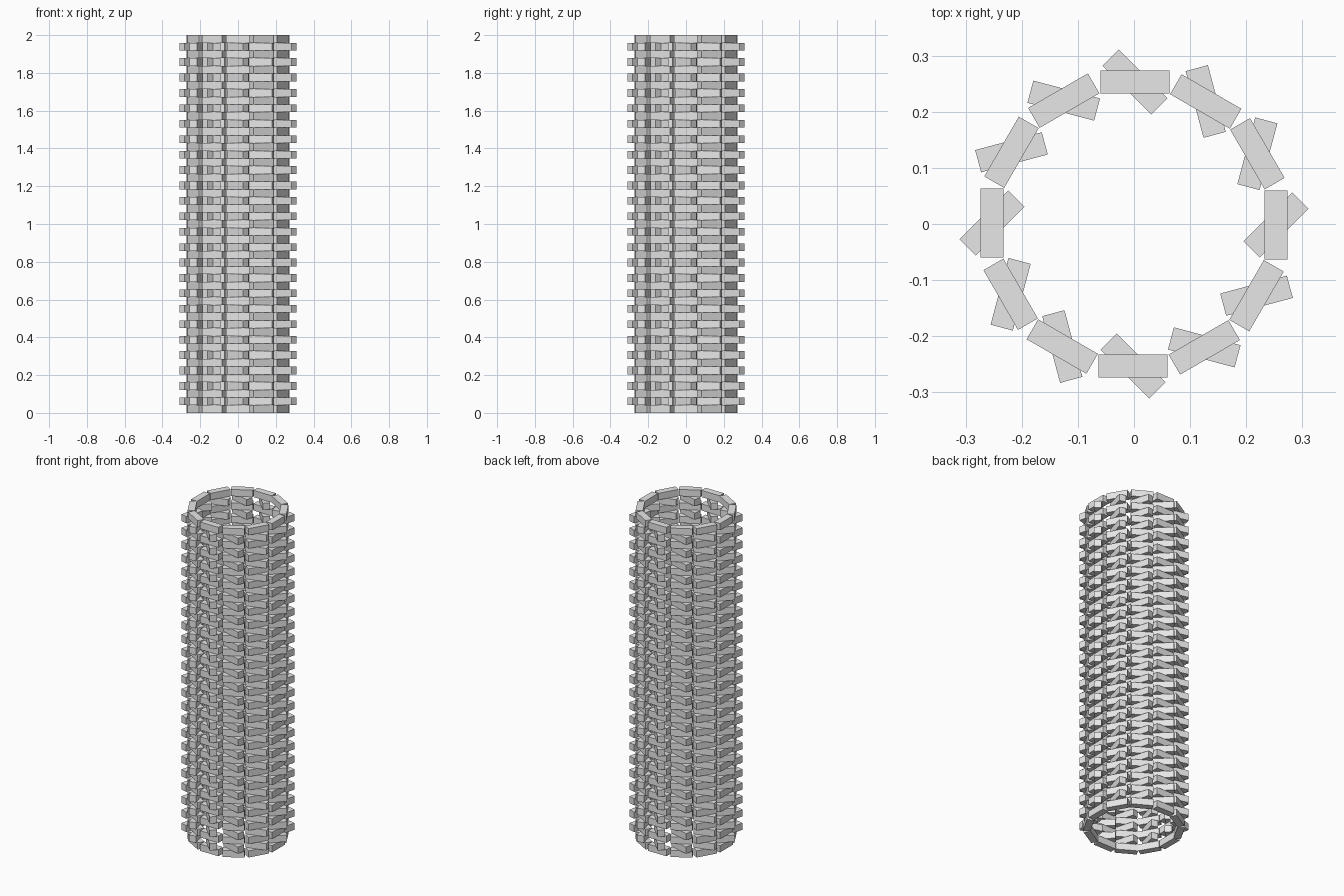
import bpy
import bmesh
from math import radians
from mathutils import Matrix, Vector

cube = bpy.data.objects.get("Cube")
if cube:
    bpy.data.objects.remove(cube, do_unlink=True)

LAYERS = 49
HEIGHT = 2 / LAYERS
BLOCKS = 12
RADIUS = 0.253
BLOCK_SIZE = Vector((0.041, 0.123, HEIGHT))
SHIFT = -0.0015  # slight sideways offset of each block along the ring

stone = bpy.data.materials.new("light_grey_stone")
stone.use_nodes = True
grey = (0.8, 0.8, 0.8, 1)
stone.diffuse_color = grey
stone.node_tree.nodes["Principled BSDF"].inputs["Base Color"].default_value = grey


def block_rings(name, first_layer, count, twist):
    """Ring of blocks, each twisted about its own centre, repeated on every second layer."""
    bm = bmesh.new()
    for i in range(BLOCKS):
        place = (Matrix.Rotation(radians(i * 360 / BLOCKS), 4, "Z")
                 @ Matrix.Translation((RADIUS, SHIFT, 0))
                 @ Matrix.Rotation(radians(twist), 4, "Z")
                 @ Matrix.Diagonal(BLOCK_SIZE.to_4d()))
        bmesh.ops.create_cube(bm, size=1, matrix=place)
    mesh = bpy.data.meshes.new(name)
    bm.to_mesh(mesh)
    bm.free()
    mesh.materials.append(stone)
    obj = bpy.data.objects.new(name, mesh)
    obj.location.z = (first_layer + 0.5) * HEIGHT
    bpy.context.collection.objects.link(obj)

    # Stack the ring up the tower
    stack = obj.modifiers.new("stack", "ARRAY")
    stack.count = count
    stack.use_relative_offset = False
    stack.use_constant_offset = True
    stack.constant_offset_displace = (0, 0, 2 * HEIGHT)
    return obj


# Blocks lying along the wall, and the turned blocks between them
block_rings("straight_block_rings", 0, LAYERS // 2 + 1, 0)
block_rings("turned_block_rings", 1, LAYERS // 2, -45)
